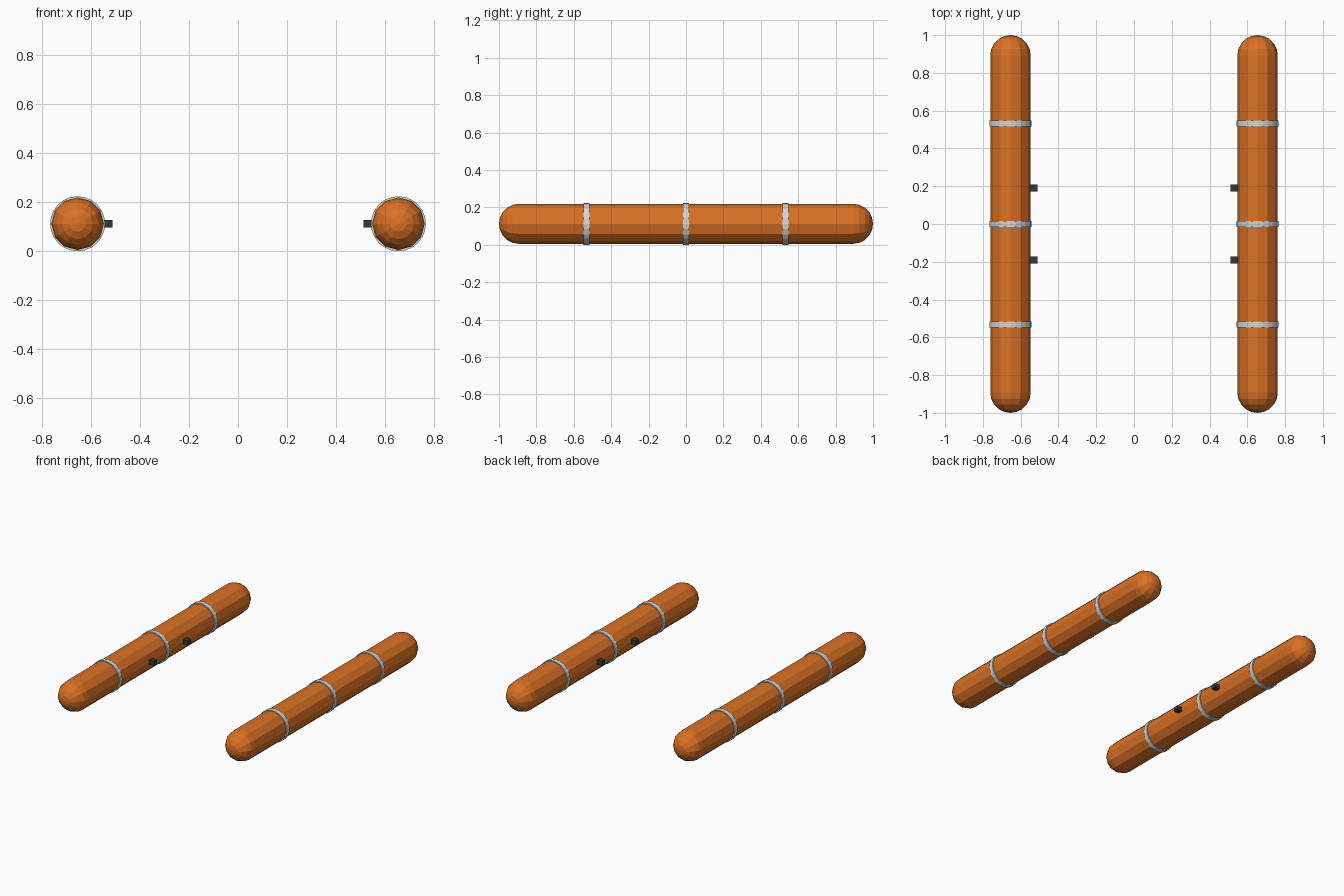
import bpy, bmesh, math
from mathutils import Matrix

if "Cube" in bpy.data.objects:
    bpy.data.objects.remove(bpy.data.objects["Cube"])

X, Z = 0.654, 0.112      # float axis position
R, BAND_R = 0.107, 0.112
SIDES, RINGS = 12, 5


def material(name, rgb):
    m = bpy.data.materials.new(name)
    m.diffuse_color = (*rgb, 1)
    m.use_nodes = True
    m.node_tree.nodes["Principled BSDF"].inputs["Base Color"].default_value = m.diffuse_color
    return m


ORANGE = material("orange", (0.70, 0.165, 0.018))
SILVER = material("light grey", (0.65, 0.66, 0.66))
DARK = material("dark grey", (0.032, 0.04, 0.047))


def make(name, bm, mat, loc):
    bmesh.ops.recalc_face_normals(bm, faces=bm.faces)
    me = bpy.data.meshes.new(name)
    bm.to_mesh(me)
    bm.free()
    me.materials.append(mat)
    ob = bpy.data.objects.new(name, me)
    ob.location = loc
    bpy.context.collection.objects.link(ob)
    return ob


def lathe_y(profile, sides):
    """Revolve (radius, y) points about the y axis."""
    bm = bmesh.new()
    loops = []
    for r, y in profile:
        n = 1 if r < 1e-6 else sides
        loops.append([bm.verts.new((r * math.cos(2 * math.pi * i / sides), y,
                                    r * math.sin(2 * math.pi * i / sides))) for i in range(n)])
    for a, b in zip(loops, loops[1:]):
        for i in range(sides):
            j = (i + 1) % sides
            quad = [a[i % len(a)], a[j % len(a)], b[j % len(b)], b[i % len(b)]]
            bm.faces.new(list(dict.fromkeys(quad)))
    return bm


# Round-ended float profile
dome = [(R * math.sin(math.pi / 2 * k / RINGS), 1 - R + R * math.cos(math.pi / 2 * k / RINGS))
        for k in range(RINGS + 1)]
float_profile = dome + [(r, -y) for r, y in reversed(dome)]

for side, s in (("left", -1), ("right", 1)):
    make(side + "_float", lathe_y(float_profile, SIDES), ORANGE, (s * X, 0, Z))

    # Retaining bands
    for i, y in enumerate((-0.533, 0, 0.533)):
        h = 0.016
        bm = lathe_y([(0, -h), (BAND_R, -h), (BAND_R, h), (0, h)], 24)
        make(f"{side}_band_{i + 1}", bm, SILVER, (s * X, y, Z))

    # Inner mounting lugs
    for end, y in (("front", -0.19), ("back", 0.19)):
        bm = bmesh.new()
        bmesh.ops.create_cube(bm, size=1, matrix=Matrix.Diagonal((0.06, 0.036, 0.03, 1)))
        make(f"{side}_{end}_lug", bm, DARK, (s * 0.542, y, Z))
